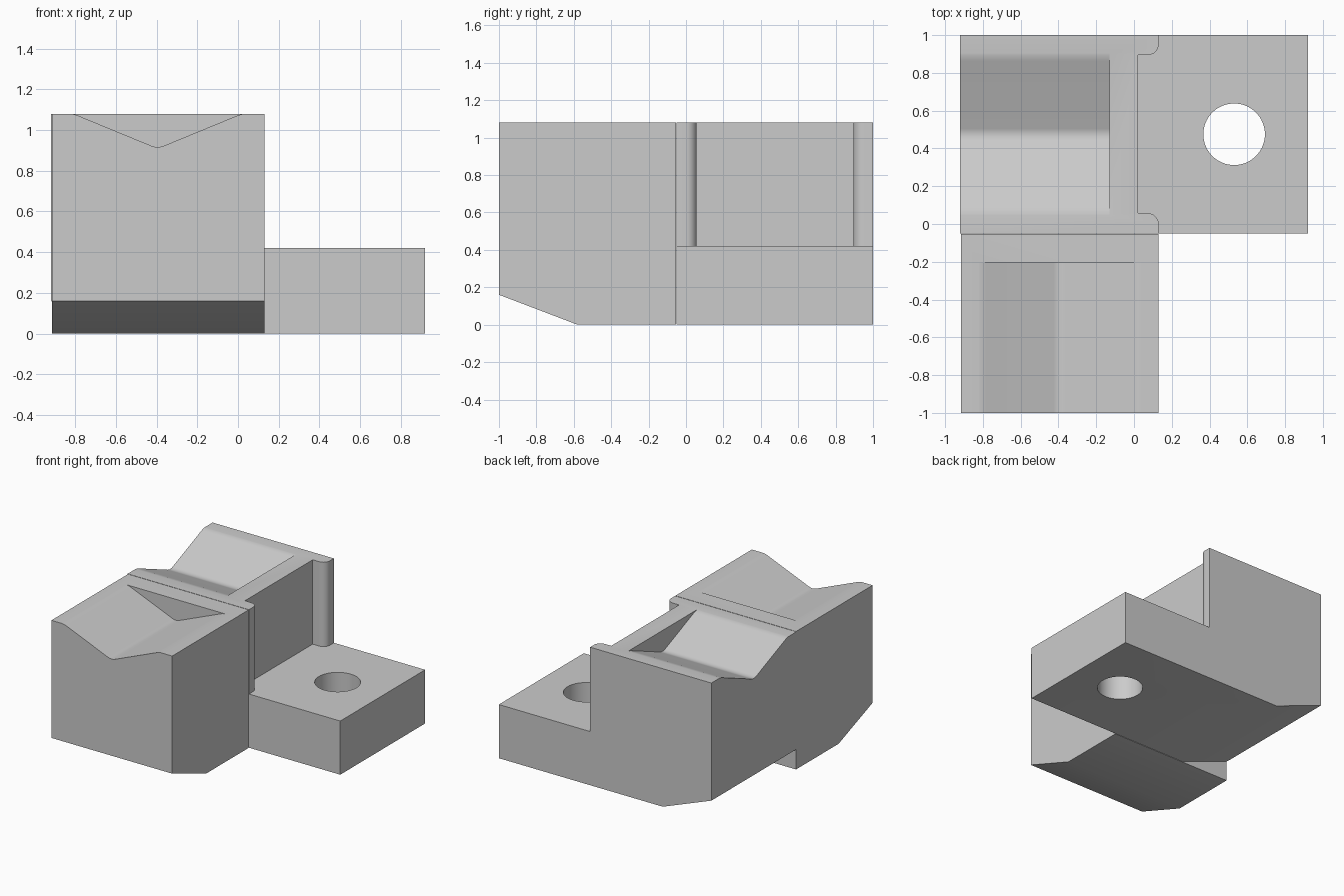
import bpy, bmesh, math
from mathutils import Vector

if "Cube" in bpy.data.objects:
    bpy.data.objects.remove(bpy.data.objects["Cube"], do_unlink=True)

TOP = 1.08
SPLIT = -0.052
GAP = 0.002

grey = bpy.data.materials.new("plain grey")
grey.use_nodes = True
COLOUR = (0.6, 0.6, 0.6, 1)
grey.diffuse_color = COLOUR
grey.node_tree.nodes["Principled BSDF"].inputs["Base Color"].default_value = COLOUR


def rounded(corners, steps=5):
    """Turn (u, v, radius) corners into a filleted outline."""
    out, n = [], len(corners)
    for i, (u, v, r) in enumerate(corners):
        p = Vector((u, v))
        if r == 0:
            out.append(p)
            continue
        a = (Vector(corners[i - 1][:2]) - p).normalized()
        b = (Vector(corners[(i + 1) % n][:2]) - p).normalized()
        half = a.angle(b) / 2
        centre = p + (a + b).normalized() * r / math.sin(half)
        start = p + a * r / math.tan(half) - centre
        end = p + b * r / math.tan(half) - centre
        for k in range(steps + 1):
            d = start.lerp(end, k / steps)
            # equal-radius point on the arc
            out.append(centre + d.normalized() * r)
    return out


def prism(name, outline, axis, lo, hi):
    """Extrude a 2D outline along x (y,z), y (x,z) or z (x,y)."""
    place = {"x": lambda p, t: (t, p[0], p[1]),
             "y": lambda p, t: (p[0], t, p[1]),
             "z": lambda p, t: (p[0], p[1], t)}[axis]
    bm = bmesh.new()
    face = bm.faces.new([bm.verts.new(place(p, lo)) for p in outline])
    moved = bmesh.ops.extrude_face_region(bm, geom=[face])["geom"]
    verts = [g for g in moved if isinstance(g, bmesh.types.BMVert)]
    shift = Vector(place((0, 0), hi - lo))
    bmesh.ops.translate(bm, verts=verts, vec=shift)
    bmesh.ops.recalc_face_normals(bm, faces=bm.faces)
    mesh = bpy.data.meshes.new(name)
    bm.to_mesh(mesh)
    bm.free()
    mesh.materials.append(grey)
    obj = bpy.data.objects.new(name, mesh)
    bpy.context.collection.objects.link(obj)
    return obj


def cut(obj, cutter):
    """Subtract a cutter, then discard it."""
    bpy.context.view_layer.objects.active = obj
    mod = obj.modifiers.new("cut", "BOOLEAN")
    mod.operation = "DIFFERENCE"
    mod.solver = "EXACT"
    mod.object = cutter
    bpy.ops.object.modifier_apply(modifier=mod.name)
    bpy.data.objects.remove(cutter, do_unlink=True)


def finish(obj):
    bpy.ops.object.select_all(action="DESELECT")
    obj.select_set(True)
    bpy.context.view_layer.objects.active = obj
    bpy.ops.object.shade_smooth_by_angle(angle=math.radians(30))


def v_groove(centre, axis, lo, hi):
    """Shallow V channel with softened shoulders and valley."""
    rim = TOP + 0.001
    outline = rounded([(centre - 0.5, rim + 0.2, 0), (centre - 0.5, rim, 0),
                       (centre - 0.415, rim, 0.15), (centre, 0.91, 0.08),
                       (centre + 0.415, rim, 0.15), (centre + 0.5, rim, 0),
                       (centre + 0.5, rim + 0.2, 0)])
    return prism("groove_cutter", outline, axis, lo, hi)


# Front block: sloped underside at the front, V channel running front to back
front_side = [(-1, 0.16), (-0.58, 0), (SPLIT - GAP, 0), (SPLIT - GAP, TOP), (-1, TOP)]
front_block = prism("front_block", front_side, "x", -0.915, 0.13)
cut(front_block, v_groove(-0.395, "y", -1.2, -0.205))
finish(front_block)

# Rear block with mounting plate: the same form turned a quarter
rear_side = [(-0.92, 0.16), (-0.5, 0), (0.92, 0), (0.92, TOP), (-0.92, TOP)]
rear_block = prism("rear_block_with_plate", rear_side, "y", SPLIT + GAP, 1)

# Clear the space above the plate, leaving a rounded rib at each end
R = 0.055
clearance = rounded([(1.2, -0.3, 0), (0.13, -0.3, 0), (0.13, 0.057, R), (0.02, 0.057, 0),
                     (0.02, 0.895, 0), (0.13, 0.895, R), (0.13, 1.3, 0), (1.2, 1.3, 0)])
cut(rear_block, prism("clearance_cutter", clearance, "z", 0.42, 1.4))

# V channel running side to side
cut(rear_block, v_groove(0.475, "x", -1.2, -0.13))

# Bolt hole through the plate
circle = [(0.53 + 0.163 * math.cos(math.tau * k / 64),
           0.475 + 0.163 * math.sin(math.tau * k / 64)) for k in range(64)]
cut(rear_block, prism("bolt_hole_cutter", circle, "z", -0.2, 0.7))
finish(rear_block)
